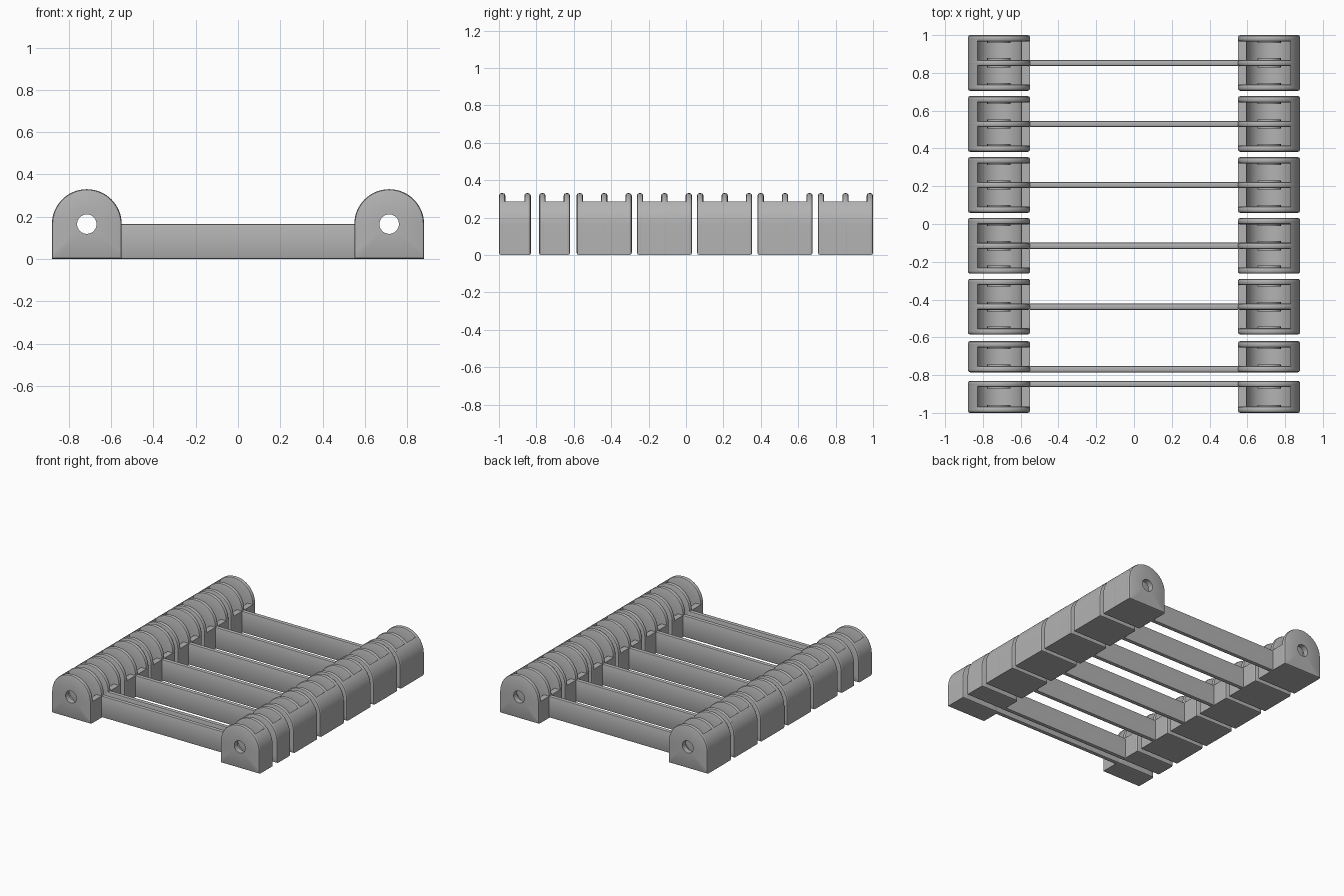
import bpy, bmesh, math

if "Cube" in bpy.data.objects:
    bpy.data.objects.remove(bpy.data.objects["Cube"])

R = 0.165          # outer radius of the rounded blocks, also the axle height
AXLE_X = 0.715     # axle distance from the centre
HOLE = 0.046
PLATE = 0.034      # plate thickness
FILLET = 0.012
N = 64

grey = bpy.data.materials.new("plain grey")
grey.diffuse_color = (0.45, 0.45, 0.45, 1)
grey.use_nodes = True
grey.node_tree.nodes["Principled BSDF"].inputs["Base Color"].default_value = grey.diffuse_color


def finish(name, bm, smooth=True):
    bmesh.ops.recalc_face_normals(bm, faces=bm.faces)
    me = bpy.data.meshes.new(name)
    bm.to_mesh(me)
    bm.free()
    me.materials.append(grey)
    ob = bpy.data.objects.new(name, me)
    bpy.context.collection.objects.link(ob)
    if smooth:
        bpy.ops.object.select_all(action='DESELECT')
        ob.select_set(True)
        bpy.context.view_layer.objects.active = ob
        bpy.ops.object.shade_smooth_by_angle(angle=math.radians(35))
    return ob


def arch(r):
    """Outline with a round top and a square bottom."""
    pts = []
    for i in range(N):
        a = 2 * math.pi * i / N
        c, s = math.cos(a), math.sin(a)
        k = r if s >= 0 else r / max(abs(c), abs(s))
        pts.append((k * c, k * s))
    return pts


def circle(r):
    return [(r * math.cos(2 * math.pi * i / N), r * math.sin(2 * math.pi * i / N))
            for i in range(N)]


def ring_solid(name, cx, rings):
    """Closed loft through rings of (outline, y), wrapping round the axle hole."""
    bm = bmesh.new()
    loops = [[bm.verts.new((cx + x, y, R + z)) for x, z in pts] for pts, y in rings]
    for k, a in enumerate(loops):
        b = loops[(k + 1) % len(loops)]
        for i in range(N):
            j = (i + 1) % N
            bm.faces.new((a[i], a[j], b[j], b[i]))
    return finish(name, bm)


def end_plate(name, cx, y):
    f, y0, y1 = FILLET, y - PLATE / 2, y + PLATE / 2
    ring_solid(name, cx, [
        (circle(HOLE), y0), (arch(R - f), y0), (arch(R - 0.3 * f), y0 + 0.3 * f),
        (arch(R), y0 + f), (arch(R), y1 - f),
        (arch(R - 0.3 * f), y1 - 0.3 * f), (arch(R - f), y1), (circle(HOLE), y1)])


def boss(cx, y0, y1):
    ring_solid("axle_boss", cx, [(circle(HOLE), y0), (circle(0.062), y0),
                                 (circle(0.062), y1), (circle(HOLE), y1)])


def cradle(side, y0, y1):
    """Open trough joining the plates, with its tall wall on the outside."""
    top, inner = 0.12, 0.12
    a_top = math.asin(top / R)
    wall_x = R * math.cos(a_top)
    a_in = math.acos(wall_x / inner)
    pts = [(-R, -R), (R, -R)]
    pts += [(R * math.cos(a_top * i / 8), R * math.sin(a_top * i / 8)) for i in range(9)]
    for i in range(33):
        a = a_in - (a_in + math.pi) * i / 32
        pts.append((inner * math.cos(a), inner * math.sin(a)))
    pts.append((-R, 0))
    bm = bmesh.new()
    face = bm.faces.new([bm.verts.new((side * (AXLE_X + x), y0, R + z)) for x, z in pts])
    ext = bmesh.ops.extrude_face_region(bm, geom=[face], use_keep_orig=True)
    for v in [g for g in ext["geom"] if isinstance(g, bmesh.types.BMVert)]:
        v.co.y = y1
    finish("cradle", bm)


def cross_bar(y):
    bm = bmesh.new()
    bmesh.ops.create_cube(bm, size=1)
    for v in bm.verts:
        v.co = (v.co.x * 1.13, y + v.co.y * PLATE, (v.co.z + 0.5) * R)
    long_edges = [e for e in bm.edges if abs(e.verts[0].co.x - e.verts[1].co.x) > 1]
    bmesh.ops.bevel(bm, geom=long_edges, offset=0.009, segments=2, profile=0.5,
                    affect='EDGES')
    finish("cross_bar", bm)


# Segments: front y, back y, number of plates, plate that carries the cross bar
segments = [(-1.0, -0.83, 2, 1), (-0.785, -0.62, 2, 0)]
segments += [(y, y + 0.295, 3, 1) for y in (-0.585, -0.263, 0.059, 0.382, 0.705)]

for y0, y1, count, bar in segments:
    first, last = y0 + PLATE / 2, y1 - PLATE / 2
    ys = [first + (last - first) * i / (count - 1) for i in range(count)]
    cross_bar(ys[bar])
    for side in (-1, 1):
        cx = side * AXLE_X
        for y in ys:
            end_plate("side_plate", cx, y)
        cradle(side, first, last)
        # Raised rings round the axle hole inside each pocket
        for a, b in zip(ys, ys[1:]):
            boss(cx, a + PLATE / 2 - 0.002, a + PLATE / 2 + 0.008)
            boss(cx, b - PLATE / 2 - 0.008, b - PLATE / 2 + 0.002)
